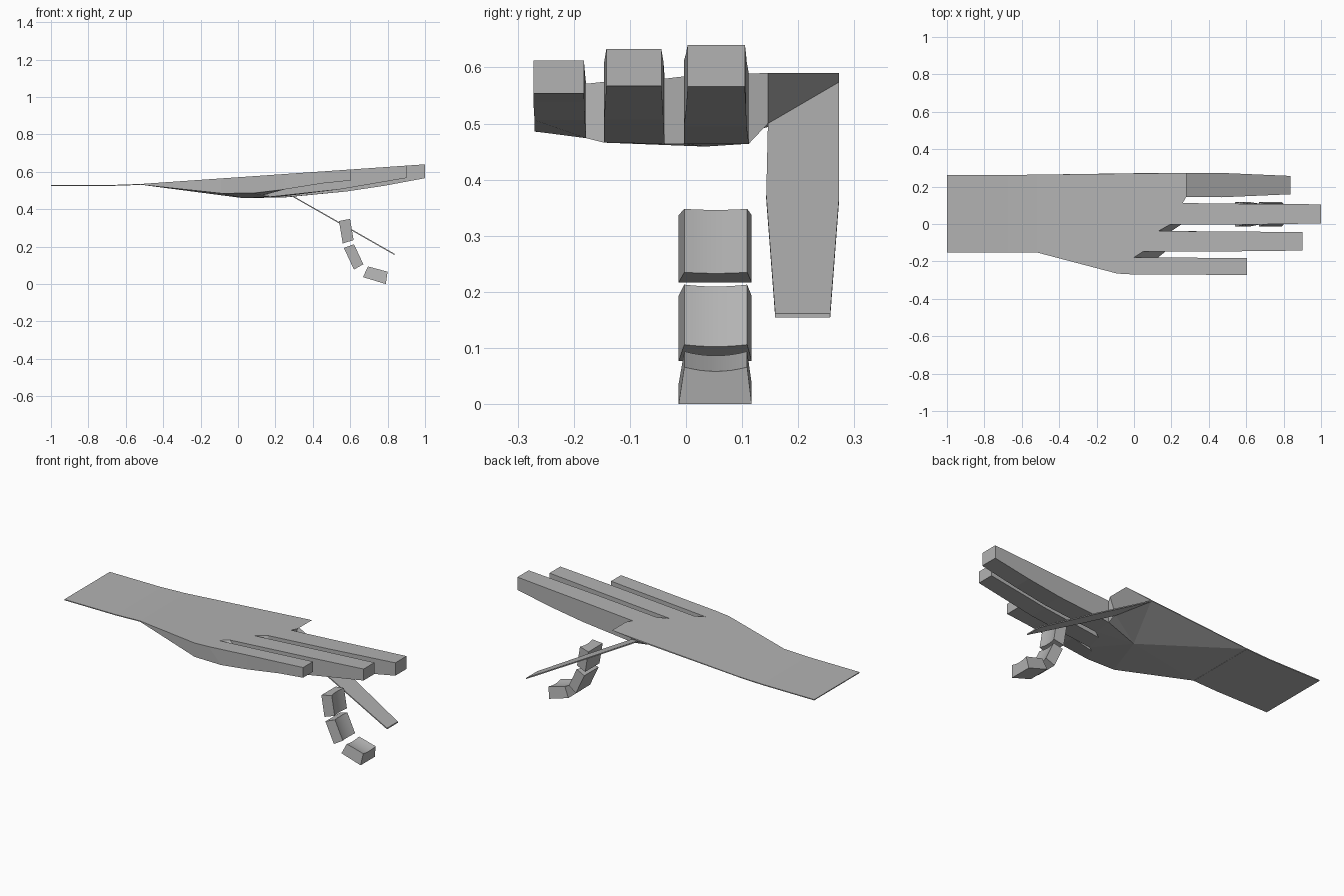
import bpy, bmesh, math
from mathutils import Vector

if "Cube" in bpy.data.objects:
    bpy.data.objects.remove(bpy.data.objects["Cube"])

grey = bpy.data.materials.new("mid grey")
grey.diffuse_color = (0.45, 0.45, 0.45, 1)
grey.use_nodes = True
grey.node_tree.nodes["Principled BSDF"].inputs["Base Color"].default_value = grey.diffuse_color


def finish(name, bm, smooth=False):
    bmesh.ops.recalc_face_normals(bm, faces=bm.faces)
    me = bpy.data.meshes.new(name)
    bm.to_mesh(me)
    bm.free()
    me.materials.append(grey)
    ob = bpy.data.objects.new(name, me)
    bpy.context.collection.objects.link(ob)
    if smooth:
        bpy.context.view_layer.objects.active = ob
        ob.select_set(True)
        bpy.ops.object.shade_smooth_by_angle(angle=math.radians(25))
        ob.select_set(False)
    return ob


def top_z(x):
    return 0.535 + (x + 0.52) * 0.0691


# Palm: contour of (x top, y top, x bottom, y bottom, z bottom)
contour = [
    (-0.52, -0.152, -0.52, -0.152, 0.531),   # wrist, little finger side
    (-0.09, -0.265, -0.09, -0.265, 0.485),
    (0.00, -0.270, 0.08, -0.270, 0.486),     # little finger base
    (0.00, -0.178, 0.13, -0.178, 0.474),
    (0.05, -0.146, 0.17, -0.146, 0.466),     # ring finger base
    (0.13, -0.038, 0.20, -0.038, 0.464),
    (0.19, -0.004, 0.25, -0.004, 0.464),     # middle finger base
    (0.26, 0.112, 0.26, 0.112, 0.464),
    (0.28, 0.146, 0.245, 0.146, 0.500),      # index knuckle
    (0.28, 0.273, 0.115, 0.273, 0.573),
    (-0.52, 0.264, -0.52, 0.264, 0.531),     # wrist, thumb side
]
bm = bmesh.new()
top = [bm.verts.new((a, b, top_z(a))) for a, b, c, d, e in contour]
bot = [bm.verts.new((c, d, e)) for a, b, c, d, e in contour]
heel = bm.verts.new((0.03, 0.034, 0.459))
bm.faces.new(top)
n = len(contour)
for i in range(n):
    j = (i + 1) % n
    bm.faces.new((bot[i], bot[j], heel))
    if i not in (2, 4, 6):
        bm.faces.new((top[i], top[j], bot[j], bot[i]))


# Straight fingers lofted from the open finger bases: sections (x, z bottom, y0, y1)
def finger(i, sections):
    ring = [top[i], top[i + 1], bot[i + 1], bot[i]]
    for x, zb, y0, y1 in sections:
        new = [bm.verts.new(p) for p in ((x, y0, top_z(x)), (x, y1, top_z(x)),
                                         (x, y1, zb), (x, y0, zb))]
        for k in range(4):
            m = (k + 1) % 4
            bm.faces.new((ring[k], ring[m], new[m], new[k]))
        ring = new
    bm.faces.new(ring)


finger(2, [(0.25, 0.506, -0.27, -0.18), (0.45, 0.538, -0.272, -0.181),
           (0.605, 0.554, -0.272, -0.182)])
finger(4, [(0.55, 0.507, -0.146, -0.04), (0.90, 0.567, -0.142, -0.044)])
finger(6, [(0.58, 0.495, -0.004, 0.108), (0.78, 0.525, 0.0, 0.107),
           (1.0, 0.566, 0.003, 0.105)])
finish("palm_and_fingers", bm)

# Forearm: thin sheet
bm = bmesh.new()
rows = []
for x, z, y0, y1 in ((-1, 0.530, -0.152, 0.262), (-0.67, 0.530, -0.152, 0.262),
                     (-0.52, 0.535, -0.152, 0.264)):
    rows.append([bm.verts.new(p) for p in ((x, y0, z), (x, y1, z),
                                           (x, y1, z - 0.005), (x, y0, z - 0.005))])
for a, b in zip(rows, rows[1:]):
    for k in range(4):
        m = (k + 1) % 4
        bm.faces.new((a[k], a[m], b[m], b[k]))
bm.faces.new(rows[0])
bm.faces.new(rows[-1])
finish("forearm", bm)

# Index finger: thin plate sloping down from the knuckle
bm = bmesh.new()
plate = [(0.245, 0.146), (0.47, 0.143), (0.838, 0.159),
         (0.838, 0.257), (0.47, 0.273), (0.115, 0.273)]
layers = [[bm.verts.new((x, y, 0.5 - (x - 0.245) * 0.571 - t)) for x, y in plate]
          for t in (0, 0.007)]
for layer in layers:
    bm.faces.new(layer)
for k in range(6):
    m = (k + 1) % 6
    bm.faces.new((layers[0][k], layers[0][m], layers[1][m], layers[1][k]))
finish("index_finger_plate", bm)


# Bent finger blocks: wide base, narrow dished face (all profiles in x, z)
def block(name, b0, b1, t0, t1, steps=8):
    bm = bmesh.new()
    inward = (Vector(b0) + Vector(b1) - Vector(t0) - Vector(t1)).normalized()
    base = [bm.verts.new((p[0], y, p[1])) for p, y in
            ((b0, -0.013), (b0, 0.117), (b1, 0.117), (b1, -0.013))]
    edges = []
    for p in (t0, t1):
        row = []
        for k in range(steps + 1):
            u = k / steps
            q = Vector(p) + inward * 0.008 * (1 - (2 * u - 1) ** 2)
            row.append(bm.verts.new((q.x, -0.003 + 0.112 * u, q.y)))
        edges.append(row)
    r0, r1 = edges
    for k in range(steps):
        bm.faces.new((r0[k], r0[k + 1], r1[k + 1], r1[k]))
    bm.faces.new(base)
    bm.faces.new([base[1], base[0]] + r0)
    bm.faces.new([base[2], base[3]] + r1)
    bm.faces.new((base[0], base[3], r1[0], r0[0]))
    bm.faces.new((base[1], base[2], r1[-1], r0[-1]))
    finish(name, bm, True)


block("upper_block", (0.54, 0.337), (0.56, 0.217), (0.599, 0.348), (0.618, 0.235))
block("middle_block", (0.566, 0.193), (0.62, 0.077), (0.62, 0.213), (0.67, 0.106))
block("lower_block", (0.668, 0.037), (0.79, 0.0), (0.695, 0.094), (0.80, 0.066))
